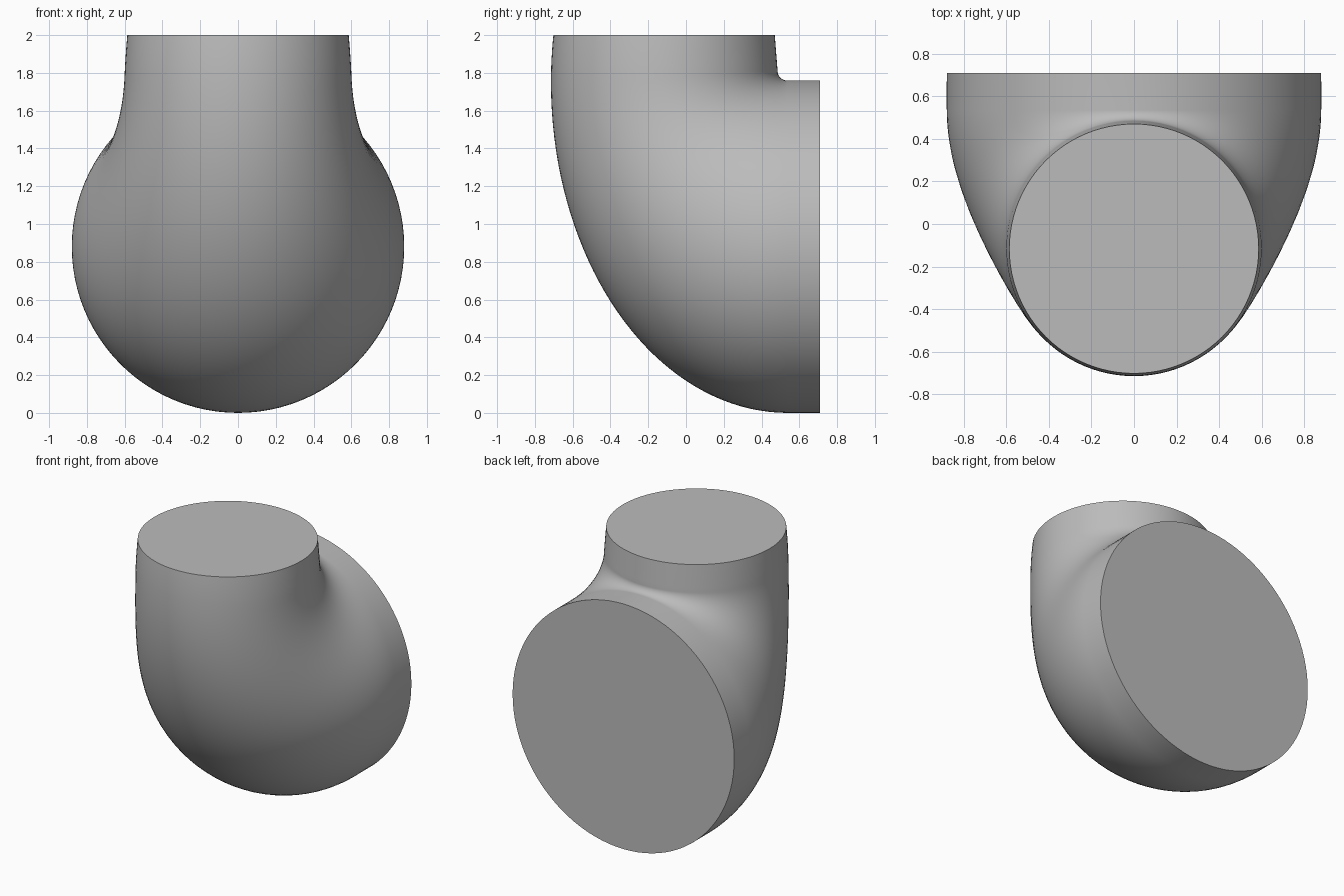
import bpy, bmesh
from math import sin, cos, asin, pi
from mathutils import Vector

cube = bpy.data.objects.get("Cube")
if cube:
    bpy.data.objects.remove(cube, do_unlink=True)

SIDES = 96
BEND_STEPS = 40
TOP, BACK = 2.0, 0.71          # end planes of the elbow
BEND_Z = 1.81                  # height where the bend starts

grey = bpy.data.materials.new("plain grey")
grey.use_nodes = True
colour = (0.5, 0.5, 0.5, 1)
grey.diffuse_color = colour
grey.node_tree.nodes["Principled BSDF"].inputs["Base Color"].default_value = colour


def outer(t):
    """Point on the long elliptical outside of the bend."""
    return Vector((0, 0.54 - 1.255 * cos(t), 1.75 - 1.75 * sin(t)))


def inner(a):
    """Point on the tight fillet inside the bend."""
    return Vector((0, 0.535 - 0.05 * cos(a), BEND_Z - 0.05 * sin(a)))


def outer_angle(z):
    return asin((1.75 - z) / 1.75)


# Each section is a circle spanning an inner and an outer point
sections = []
for i in range(6):
    f = i / 6
    z = TOP + (BEND_Z - TOP) * f
    sections.append((Vector((0, 0.47 + 0.015 * f, z)), outer(outer_angle(z))))
start = outer_angle(BEND_Z)
for i in range(BEND_STEPS + 1):
    f = i / BEND_STEPS
    sections.append((inner(f * pi / 2), outer(start + f * (pi / 2 - start))))
sections.append((Vector((0, BACK, 1.76)), Vector((0, BACK, 0))))

# Loft the circles and close both ends
bm = bmesh.new()
rings = []
for p, q in sections:
    centre, spoke = (p + q) / 2, (p - q) / 2
    side = Vector((spoke.length, 0, 0))
    rings.append([bm.verts.new(centre + spoke * cos(a) + side * sin(a))
                  for a in (2 * pi * k / SIDES for k in range(SIDES))])
for r, s in zip(rings, rings[1:]):
    for k in range(SIDES):
        n = (k + 1) % SIDES
        bm.faces.new((r[k], r[n], s[n], s[k])).smooth = True
for end in (rings[0], rings[-1]):
    bm.faces.new(end).smooth = False
    for k in range(SIDES):
        bm.edges.get((end[k], end[(k + 1) % SIDES])).smooth = False
bmesh.ops.recalc_face_normals(bm, faces=bm.faces[:])

mesh = bpy.data.meshes.new("tapered_elbow")
bm.to_mesh(mesh)
bm.free()
mesh.materials.append(grey)
elbow = bpy.data.objects.new("tapered_elbow", mesh)
bpy.context.collection.objects.link(elbow)
